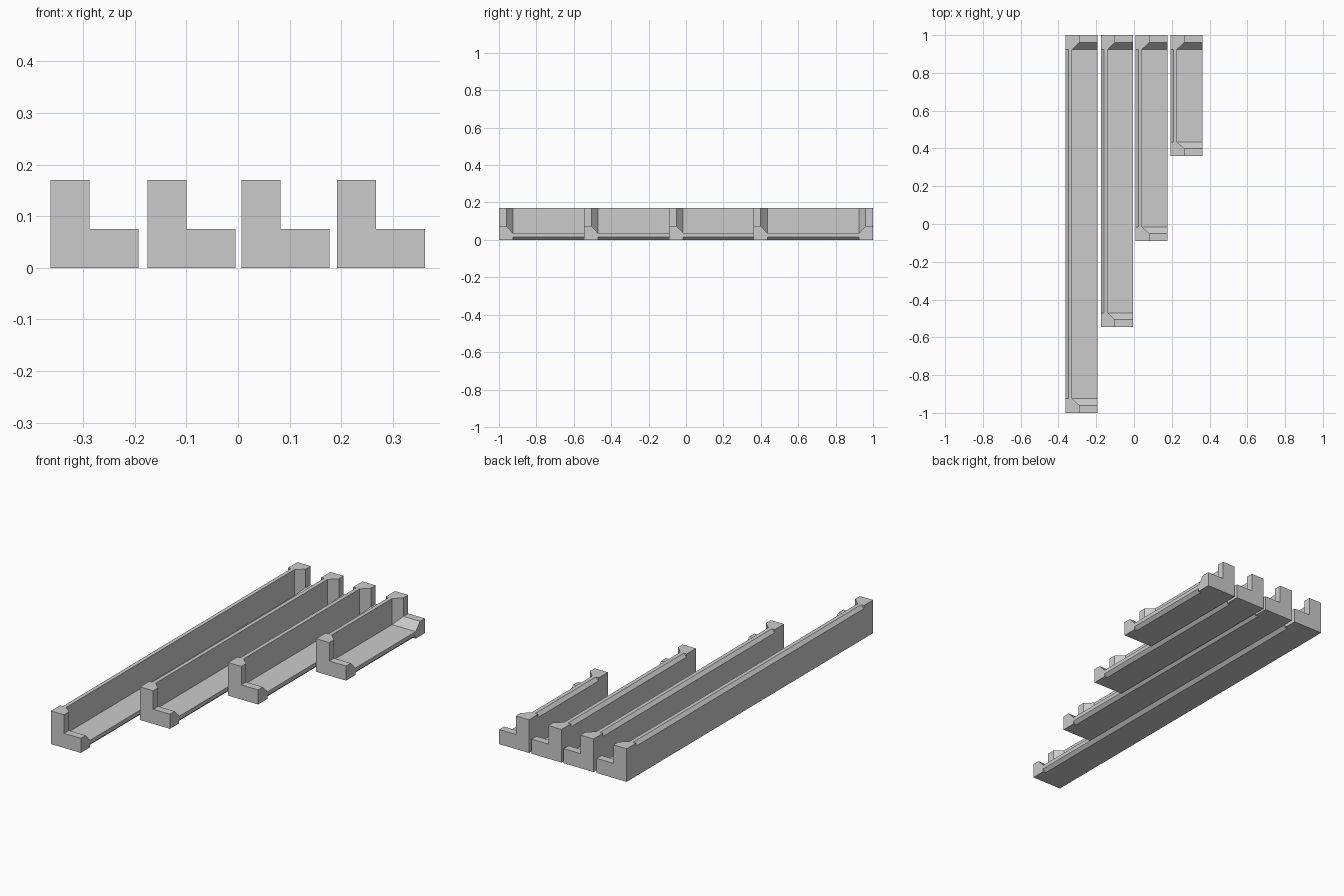
import bpy, bmesh
from mathutils import Vector

if "Cube" in bpy.data.objects:
    bpy.data.objects.remove(bpy.data.objects["Cube"])

W = 0.17     # width and height of the L section
T = 0.075    # thickness of the end blocks
S = 0.036    # thickness of the thin walls between them
C = 0.016    # bevel on the outer rims of the thin walls


def prism(name, points, direction):
    """Extrude a closed planar outline along a direction."""
    bm = bmesh.new()
    face = bm.faces.new([bm.verts.new(p) for p in points])
    ext = bmesh.ops.extrude_face_region(bm, geom=[face])
    verts = [g for g in ext["geom"] if isinstance(g, bmesh.types.BMVert)]
    bmesh.ops.translate(bm, verts=verts, vec=Vector(direction))
    bmesh.ops.recalc_face_normals(bm, faces=bm.faces[:])
    mesh = bpy.data.meshes.new(name)
    bm.to_mesh(mesh)
    bm.free()
    obj = bpy.data.objects.new(name, mesh)
    bpy.context.collection.objects.link(obj)
    return obj


def union(target, other):
    mod = target.modifiers.new("join", 'BOOLEAN')
    mod.operation = 'UNION'
    mod.solver = 'EXACT'
    mod.object = other
    bpy.context.view_layer.objects.active = target
    bpy.ops.object.modifier_apply(modifier=mod.name)
    bpy.data.objects.remove(other, do_unlink=True)


# pentagon used for both arms of an end block: square with its inner corner cut
PENTAGON = [(0, 0), (T, 0), (T, T - S), (S, T), (0, T)]
# thin L section between the end blocks, rims bevelled on the outside
RAIL = [(0, 0), (W - C, 0), (W, C), (W, S), (S, S), (S, W), (C, W), (0, W - C)]


def edge_guard(name, x0, y0, y1):
    # thin angled rail, run slightly into the end blocks
    inset = T - 0.02
    body = prism(name, [(x0 + x, y0 + inset, z) for x, z in RAIL],
                 (0, y1 - y0 - 2 * inset, 0))
    for end, sign in ((y0, 1), (y1, -1)):
        # upright arm, then horizontal arm of the end block
        post = prism("post", [(x0 + a, end + sign * b, 0) for a, b in PENTAGON],
                     (0, 0, W))
        foot = prism("foot", [(x0, end + sign * b, a) for a, b in PENTAGON],
                     (W, 0, 0))
        union(post, foot)
        union(body, post)
    return body


# four lengths, all flush at the back
for label, x0, y0 in (("longest", -0.363, -1.0), ("long", -0.175, -0.545),
                      ("medium", 0.007, -0.09), ("short", 0.192, 0.36)):
    edge_guard(label + "_edge_guard", x0, y0, 1.0)
